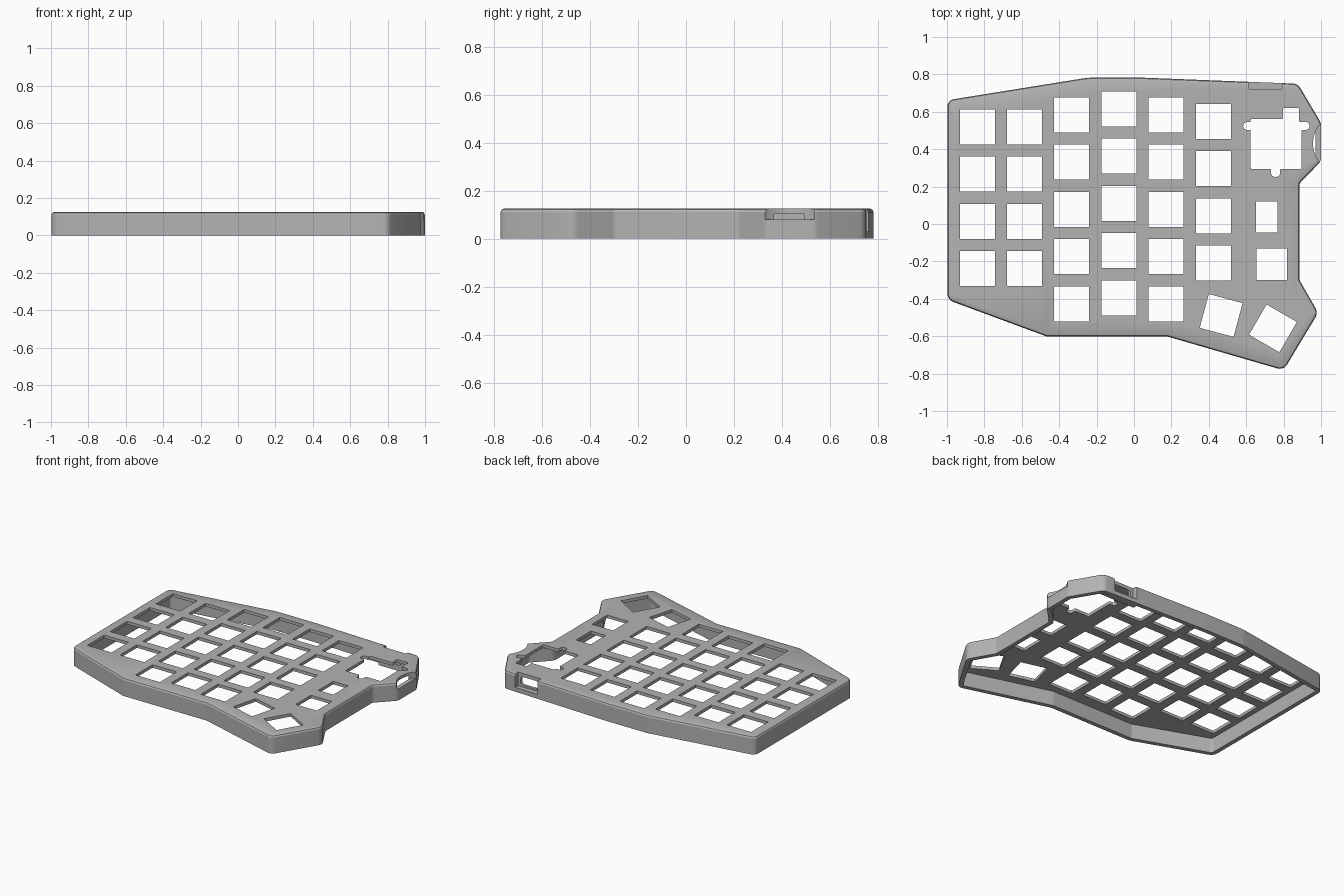
import bpy, bmesh, math
from mathutils import Vector

if "Cube" in bpy.data.objects:
    bpy.data.objects.remove(bpy.data.objects["Cube"])

TOP, CEILING, WALL, EDGE = 0.125, 0.104, 0.03, 0.014


def offset(pts, d):
    """Move every edge of a counter-clockwise polygon inwards by d."""
    out = []
    for i, p in enumerate(pts):
        a, b, c = Vector(pts[i - 1]), Vector(p), Vector(pts[(i + 1) % len(pts)])
        u, v = (b - a).normalized(), (c - b).normalized()
        n, m = Vector((-u.y, u.x)), Vector((-v.y, v.x))
        out.append(b + (n + m) * d / (1 + n.dot(m)))
    return out


def rounded(pts, radii, seg=5):
    """Replace every polygon corner by a fillet arc."""
    out = []
    for i, p in enumerate(pts):
        a, b, c = Vector(pts[i - 1]), Vector(p), Vector(pts[(i + 1) % len(pts)])
        u, v = (b - a).normalized(), (c - b).normalized()
        turn = math.atan2(u.x * v.y - u.y * v.x, u.dot(v))
        r = radii[i]
        side = 1 if turn > 0 else -1
        start = b - u * r * math.tan(abs(turn) / 2)
        centre = start + Vector((-u.y, u.x)) * r * side
        arm = start - centre
        for k in range(seg + 1):
            t = turn * k / seg
            out.append(centre + Vector((arm.x * math.cos(t) - arm.y * math.sin(t),
                                        arm.x * math.sin(t) + arm.y * math.cos(t))))
    return out


def loft(bm, rings):
    """Join equal-length rings of 3D points and cap both ends."""
    loops = [[bm.verts.new(p) for p in ring] for ring in rings]
    n = len(loops[0])
    for lo, hi in zip(loops, loops[1:]):
        for i in range(n):
            j = (i + 1) % n
            bm.faces.new((lo[i], lo[j], hi[j], hi[i]))
    bm.faces.new(loops[0][::-1])
    bm.faces.new(loops[-1])


def prism(bm, pts, z0, z1):
    loft(bm, [[(p[0], p[1], z) for p in pts] for z in (z0, z1)])


def rect(x, y, w, h, deg=0):
    t = math.radians(deg)
    return [(x + a * w / 2 * math.cos(t) - b * h / 2 * math.sin(t),
             y + a * w / 2 * math.sin(t) + b * h / 2 * math.cos(t))
            for a, b in ((-1, -1), (1, -1), (1, 1), (-1, 1))]


def make(name, bm):
    bmesh.ops.recalc_face_normals(bm, faces=bm.faces)
    me = bpy.data.meshes.new(name)
    bm.to_mesh(me)
    bm.free()
    ob = bpy.data.objects.new(name, me)
    bpy.context.collection.objects.link(ob)
    return ob


def combine(target, bm, operation):
    tool = make("helper", bm)
    tool.hide_render = True
    mod = target.modifiers.new("bool", 'BOOLEAN')
    mod.operation, mod.solver, mod.object = operation, 'EXACT', tool
    bpy.context.view_layer.objects.active = target
    bpy.ops.object.modifier_apply(modifier=mod.name)
    bpy.data.objects.remove(tool)


# Case shell: open underneath, chamfered around the top
outline = [(-0.998, -0.405), (-0.465, -0.602), (0.18, -0.602), (0.80, -0.782),
           (0.985, -0.475), (0.885, -0.30), (0.885, 0.218), (1.0, 0.335),
           (1.0, 0.54), (0.876, 0.75), (0.06, 0.782), (-0.25, 0.782), (-0.998, 0.662)]
concave = {2, 5, 6}
base = [0.05, 0.05, 0.05, 0.045, 0.05, 0.03, 0.03, 0.05, 0.05, 0.05, 0.2, 0.2, 0.04]


def ring(d, z):
    radii = [r + d if i in concave else max(r - d, 0.01) for i, r in enumerate(base)]
    return [(p.x, p.y, z) for p in rounded(offset(outline, d), radii)]


bm = bmesh.new()
loft(bm, [ring(WALL, CEILING), ring(WALL, 0), ring(0, 0),
          ring(0, TOP - EDGE), ring(EDGE * 0.35, TOP - EDGE * 0.3), ring(EDGE, TOP)])
case = make("keyboard_case", bm)

# Backing block behind the cable port
bm = bmesh.new()
prism(bm, rect(0.703, 0.722, 0.22, 0.04), 0.0, 0.115)
combine(case, bm, 'UNION')

# Key openings in staggered columns, and the turned thumb keys
KEY, PITCH = 0.187, 0.2525
bm = bmesh.new()
columns = [(0.519, 4), (0.519, 4), (0.583, 5), (0.615, 5), (0.583, 5), (0.548, 4)]
for c, (y, count) in enumerate(columns):
    for r in range(count):
        prism(bm, rect(-0.838 + c * PITCH, y - r * PITCH, KEY, KEY), 0.06, 0.2)
prism(bm, rect(0.466, -0.489, KEY, KEY, -15), 0.06, 0.2)
prism(bm, rect(0.743, -0.558, KEY, KEY, -30), 0.06, 0.2)

# Small component openings
prism(bm, rect(0.709, 0.037, 0.114, 0.164), 0.06, 0.2)
prism(bm, rect(0.737, -0.216, 0.163, 0.168), 0.06, 0.2)

# Module opening with rounded ears and notches (x, y, corner radius)
module = [(0.624, 0.294, .006), (0.733, 0.294, .006), (0.733, 0.252, .02),
          (0.781, 0.252, .02), (0.781, 0.294, .006), (0.896, 0.294, .006),
          (0.896, 0.503, .006), (0.938, 0.503, .019), (0.938, 0.545, .019),
          (0.882, 0.545, .006), (0.882, 0.62, .006), (0.797, 0.62, .006),
          (0.797, 0.562, .006), (0.624, 0.562, .006), (0.624, 0.545, .005),
          (0.584, 0.545, .019), (0.584, 0.503, .019), (0.624, 0.503, .006)]
prism(bm, rounded([p[:2] for p in module], [p[2] for p in module], 4), 0.06, 0.2)

# Scoop in the right wall for a wheel
prism(bm, [(1.114 + 0.157 * math.cos(a), 0.43 + 0.157 * math.sin(a))
           for a in (math.tau * k / 64 for k in range(64))], 0.08, 0.2)
combine(case, bm, 'DIFFERENCE')

# Cable port: outer recess, then the rounded slot
bm = bmesh.new()
prism(bm, rect(0.703, 0.772, 0.176, 0.10), 0.03, 0.2)
combine(case, bm, 'DIFFERENCE')
slot = rounded([(0.635, 0.042), (0.771, 0.042), (0.771, 0.1), (0.635, 0.1)], [0.02] * 4)
bm = bmesh.new()
loft(bm, [[(p.x, y, p.y) for p in slot] for y in (0.68, 0.85)])
combine(case, bm, 'DIFFERENCE')

# Single grey finish
grey = bpy.data.materials.new("grey_plastic")
grey.diffuse_color = (0.45, 0.45, 0.45, 1)
grey.use_nodes = True
grey.node_tree.nodes["Principled BSDF"].inputs["Base Color"].default_value = grey.diffuse_color
case.data.materials.clear()
case.data.materials.append(grey)
for poly in case.data.polygons:
    poly.material_index = 0

bpy.ops.object.select_all(action='DESELECT')
case.select_set(True)
bpy.context.view_layer.objects.active = case
bpy.ops.object.shade_smooth_by_angle(angle=math.radians(25))
